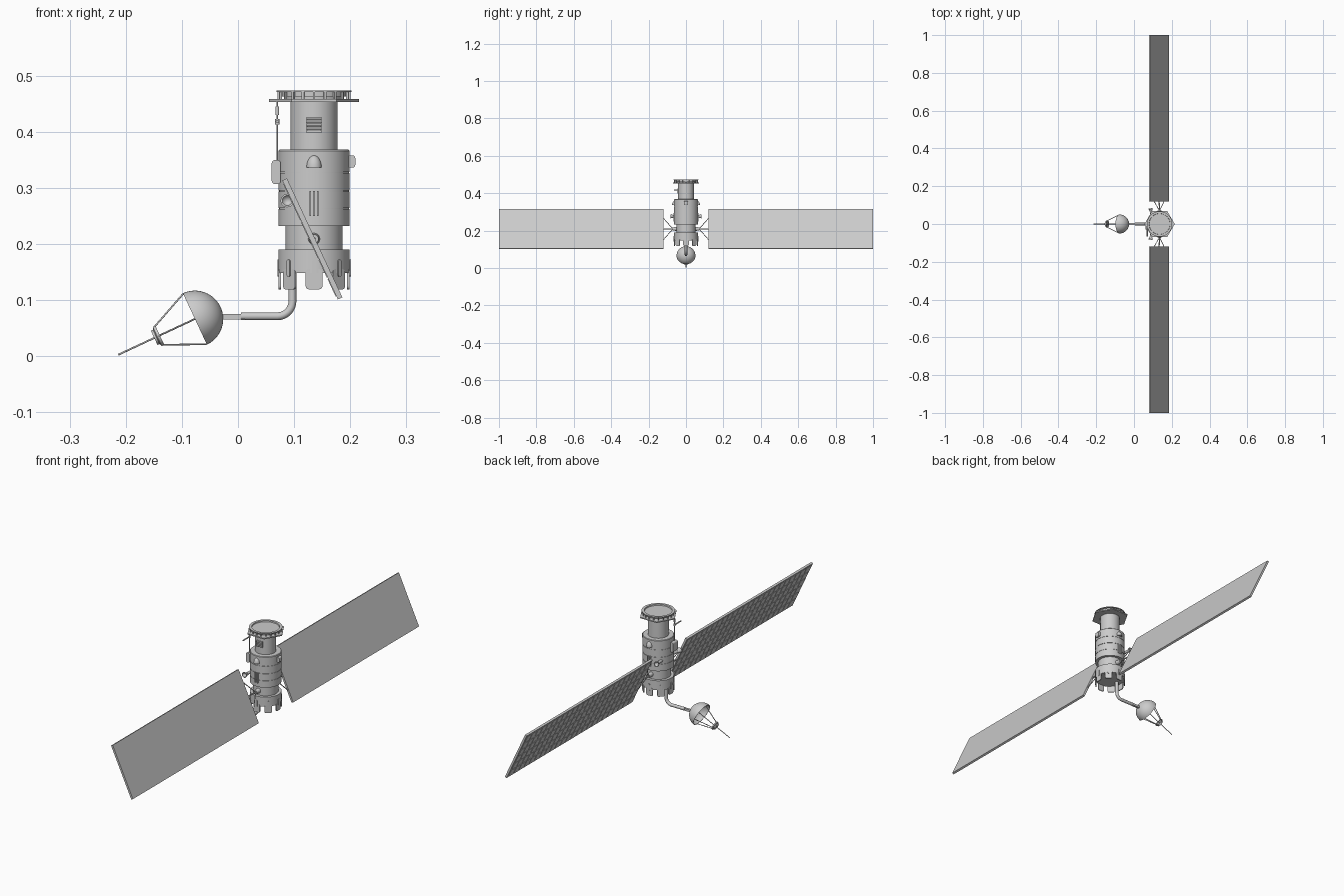
import bpy, bmesh, math
from mathutils import Vector, Matrix

if "Cube" in bpy.data.objects:
    bpy.data.objects.remove(bpy.data.objects["Cube"])

CX = 0.1355  # body axis
TILT = Matrix.Rotation(math.radians(-25), 4, 'Y')


def finish(name, bm, matrix=None, smooth=True):
    bmesh.ops.recalc_face_normals(bm, faces=bm.faces)
    me = bpy.data.meshes.new(name)
    bm.to_mesh(me)
    bm.free()
    if matrix:
        me.transform(matrix)
    ob = bpy.data.objects.new(name, me)
    bpy.context.collection.objects.link(ob)
    if smooth:
        bpy.ops.object.select_all(action='DESELECT')
        ob.select_set(True)
        bpy.context.view_layer.objects.active = ob
        bpy.ops.object.shade_smooth_by_angle(angle=math.radians(35))
    return ob


def lathe(name, profile, matrix, segs=48):
    """Revolve (radius, height) points around local z."""
    bm = bmesh.new()
    vs = [bm.verts.new((r, 0, z)) for r, z in profile]
    es = [bm.edges.new(p) for p in zip(vs, vs[1:])]
    bmesh.ops.spin(bm, geom=vs + es, cent=(0, 0, 0), axis=(0, 0, 1),
                   angle=2 * math.pi, steps=segs, use_duplicate=False)
    bmesh.ops.remove_doubles(bm, verts=bm.verts, dist=1e-5)
    return finish(name, bm, matrix)


def aim(p, d):
    return Matrix.Translation(p) @ Vector(d).to_track_quat('Z', 'Y').to_matrix().to_4x4()


def rod(name, p, q, r, r2=None, segs=12):
    p, q = Vector(p), Vector(q)
    bm = bmesh.new()
    bmesh.ops.create_cone(bm, cap_ends=True, segments=segs, radius1=r,
                          radius2=r if r2 is None else r2, depth=(q - p).length)
    return finish(name, bm, aim((p + q) / 2, q - p))


def box(name, size, loc, rot=None, round_r=0, axis=1):
    """Box; round_r rounds the edges running along the given axis."""
    bm = bmesh.new()
    bmesh.ops.create_cube(bm, size=1, matrix=Matrix.Diagonal((*size, 1)))
    if round_r:
        es = [e for e in bm.edges
              if abs(e.verts[0].co[axis] - e.verts[1].co[axis]) > 1e-6]
        bmesh.ops.bevel(bm, geom=es, offset=round_r, segments=4, profile=0.5, affect='EDGES')
    return finish(name, bm, Matrix.Translation(loc) @ (rot or Matrix()), bool(round_r))


# Main hull with grooved seams
R, G = 0.0635, 0.0620
prof = [(0, 0.148), (R, 0.148), (R, 0.19), (0.051, 0.19), (0.051, 0.232), (R, 0.232)]
for z in (0.263, 0.294, 0.327):
    prof += [(R, z - .001), (G, z - .001), (G, z + .001), (R, z + .001)]
prof += [(R, 0.366), (0.0615, 0.368), (0.042, 0.368), (0.042, 0.455), (0, 0.455)]
lathe("hull", prof, Matrix.Translation((CX, 0, 0)), 64)

# Hexagonal top plate, posts and docking ring
bm = bmesh.new()
bmesh.ops.create_cone(bm, cap_ends=True, segments=6, radius1=0.08, radius2=0.08, depth=0.005)
me_min = min(abs(v.co.y) for v in bm.verts)
spin = Matrix() if me_min < 1e-4 else Matrix.Rotation(math.radians(30), 4, 'Z')
finish("hex_plate", bm, Matrix.Translation((CX, 0, 0.4555)) @ spin, False)
lathe("top_ring", [(0, .463), (.058, .463), (.058, .4705), (.067, .4705), (.067, .473),
                   (.056, .473), (.055, .468), (0, .468)], Matrix.Translation((CX, 0, 0)))
lathe("top_pedestal", [(.05, .456), (.05, .464)], Matrix.Translation((CX, 0, 0)))
for i in range(20):
    a = 2 * math.pi * i / 20
    box("ring_post", (.004, .004, .014),
        (CX + .063 * math.cos(a), .063 * math.sin(a), .464), Matrix.Rotation(a, 4, 'Z'))

# Skirt plates around the bottom
for i in range(8):
    a = i * math.pi / 4
    box("skirt_plate", (.004, .03, .036),
        (CX + .061 * math.cos(a), .061 * math.sin(a), .137),
        Matrix.Rotation(a, 4, 'Z'), .006, 0)
    box("skirt_tab", (.004, .008, .03),
        (CX + .0635 * math.cos(a), .0635 * math.sin(a), .157),
        Matrix.Rotation(a, 4, 'Z'), .0035, 0)

# Details repeated on the front and back of the hull
dome = [(0.0135 * math.cos(t * math.pi / 16), 0.022 * math.sin(t * math.pi / 16)) for t in range(9)]
for s in (-1, 1):
    lathe("hull_dome", [(0, 0)] + dome, Matrix.Translation((CX, s * .061, .336)), 24)
    for dx in (-.0065, 0, .0065):
        box("hull_bar", (.003, .006, .045), (CX + dx, s * .064, .272))

# Louvred vent on the neck
box("vent_box", (.028, .01, .026), (CX, -.0405, .412))
for k in range(4):
    box("vent_louvre", (.025, .004, .003), (CX, -.0462, .403 + k * .006),
        Matrix.Rotation(.4, 4, 'X'))

# Side boxes, and the mast with crank
box("left_box", (.016, .034, .043), (.068, -.012, .328), None, .006, 1)
box("right_box", (.014, .02, .022), (.202, 0, .347), None, .005, 1)
rod("mast", (.07, -.02, .345), (.07, -.02, .454), .0016)
rod("mast_sleeve", (.07, -.02, .43), (.07, -.02, .445), .0035)
rod("mast_joint", (.07, -.02, .413), (.07, -.02, .423), .004)
rod("mast_crank", (.07, -.018, .418), (.07, -.065, .418), .0028)

# Solar panels, cells, struts and horns on both sides
C = Vector((.1325, 0, .209))
for s, side in ((-1, "front"), (1, "back")):
    mid = Vector((C.x, s * .56, C.z))
    box(side + "_panel", (.009, .88, .234), mid, TILT)
    bm = bmesh.new()
    rows, cols = 6, 24
    w, h = .868 / cols, .224 / rows
    for r in range(rows):
        for c in range(cols):
            m = Matrix.Translation((-.0048, (c - cols / 2 + .5) * w, (r - rows / 2 + .5) * h))
            bmesh.ops.create_cube(bm, size=1, matrix=m @ Matrix.Diagonal((.002, w - .003, h - .003, 1)))
    finish(side + "_cells", bm, Matrix.Translation(mid) @ TILT, False)
    hub = Vector((CX, s * .07, .209))
    rod("panel_hub", (CX, s * .045, .209), (CX, s * .072, .209), .011, .008, 20)
    rod("panel_axle", hub, (C.x, s * .125, C.z), .003)
    for t in (-.065, .065):
        rod("panel_strut", hub, C + Vector((0, s * .122, 0)) + TILT @ Vector((0, 0, t)), .0018)
    rod("horn_stem", (.092, s * .035, .277), (.09, s * .066, .277), .006)
    lathe("horn", [(.004, 0), (.012, .022), (.009, .022), (0, .006)],
          aim((.09, s * .06, .275), (-.1, s, .1)), 24)

# Bent boom under the hull
cu = bpy.data.curves.new("boom", 'CURVE')
cu.dimensions = '3D'
cu.bevel_depth = .007
cu.bevel_resolution = 4
cu.use_fill_caps = True
pts = [(.097, .155), (.097, .098)]
pts += [(.07 + .027 * math.cos(t), .098 - .027 * math.sin(t))
        for t in [k * math.pi / 16 for k in range(1, 9)]] + [(.005, .071)]
sp = cu.splines.new('POLY')
sp.points.add(len(pts) - 1)
for p, (x, z) in zip(sp.points, pts):
    p.co = (x, 0, z, 1)
bpy.context.collection.objects.link(bpy.data.objects.new("boom", cu))
box("boom_collar", (.045, .010, .010), (-.01, 0, .0705))

# Dish: hemispherical shell looking along the feed axis
D = Vector((-.0768, 0, .0663))
ax = Vector((-.906, 0, -.423)).normalized()
M = aim(D, ax)
arc = [k * math.pi / 24 for k in range(13)]
shell = [(.0505 * math.sin(t), -.0505 * math.cos(t)) for t in arc]
shell += [(.0485 * math.sin(t), -.0485 * math.cos(t)) for t in reversed(arc)]
lathe("dish", shell, M)

# Feed ring, needle and struts
lathe("feed_ring", [(0, .072), (.015, .072), (.015, .069), (.019, .069), (.019, .074),
                    (.014, .076), (.014, .080), (0, .080)], M, 32)
rod("feed_needle", D - ax * .048, D + ax * .1505, .0016)
for k in range(4):
    a = k * math.pi / 2
    d = Vector((math.cos(a), math.sin(a), 0))
    rod("feed_strut", M @ (d * .0495), M @ (d * .017 + Vector((0, 0, .073))), .0015)
